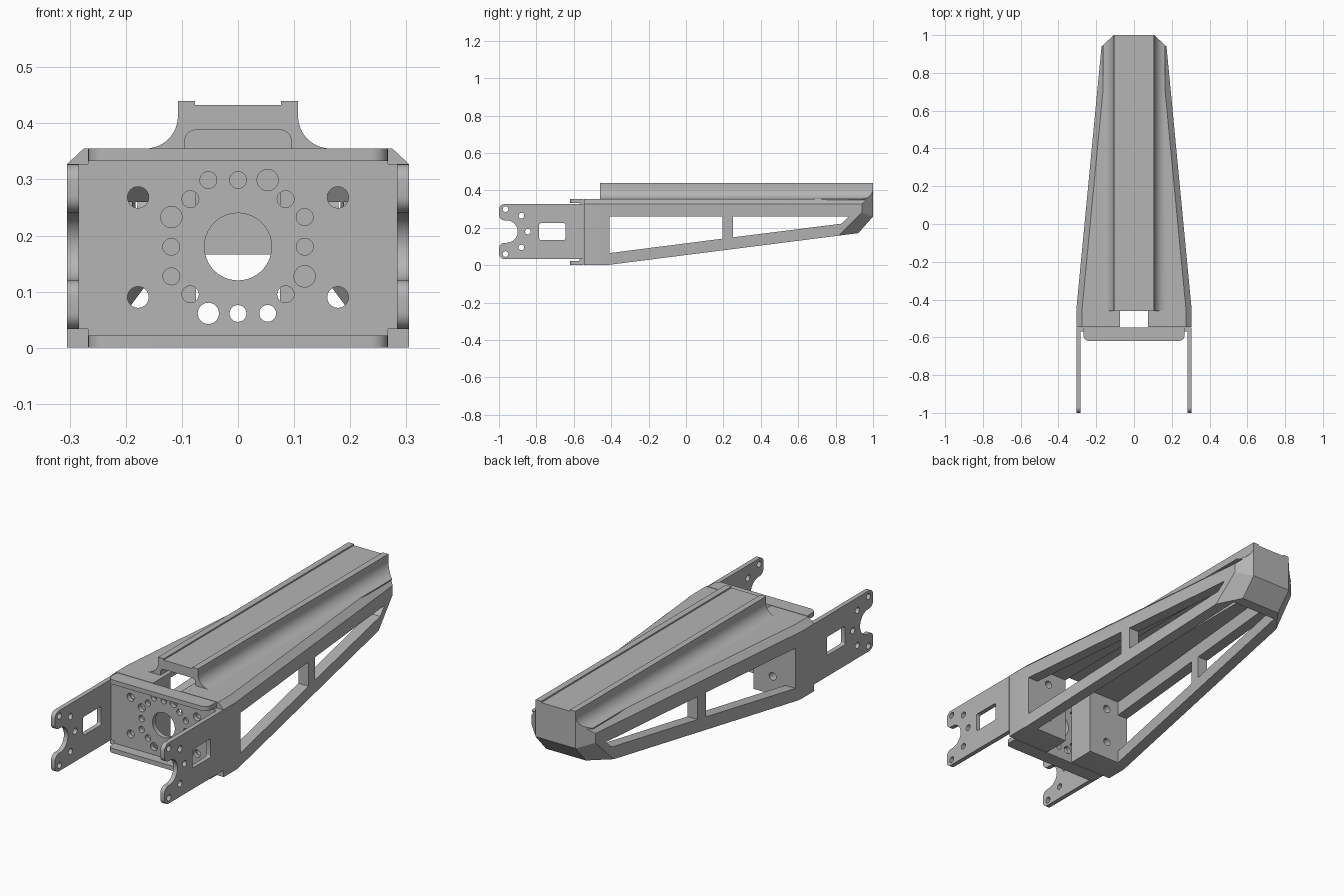
import bpy
import bmesh
from math import sin, cos, pi, radians
from mathutils import Vector

cube = bpy.data.objects.get("Cube")
if cube:
    bpy.data.objects.remove(cube, do_unlink=True)

grey = bpy.data.materials.new("plain grey")
grey.use_nodes = True
colour = (0.46, 0.46, 0.46, 1)
grey.diffuse_color = colour
grey.node_tree.nodes["Principled BSDF"].inputs["Base Color"].default_value = colour


def prism(name, points, axis, a, b):
    """Extrude a 2D outline along an axis, from a to b."""
    place = {"x": lambda p, t: (t, p[0], p[1]),
             "y": lambda p, t: (p[0], t, p[1]),
             "z": lambda p, t: (p[0], p[1], t)}[axis]
    bm = bmesh.new()
    low = [bm.verts.new(place(p, a)) for p in points]
    high = [bm.verts.new(place(p, b)) for p in points]
    bm.faces.new(low)
    bm.faces.new(high)
    for i in range(len(points)):
        j = (i + 1) % len(points)
        bm.faces.new((low[i], low[j], high[j], high[i]))
    bmesh.ops.recalc_face_normals(bm, faces=bm.faces)
    mesh = bpy.data.meshes.new(name)
    bm.to_mesh(mesh)
    bm.free()
    mesh.materials.append(grey)
    obj = bpy.data.objects.new(name, mesh)
    bpy.context.collection.objects.link(obj)
    return obj


def rect(x0, x1, y0, y1):
    return [(x0, y0), (x1, y0), (x1, y1), (x0, y1)]


def circle(x, y, r, n=24):
    return [(x + r * cos(2 * pi * i / n), y + r * sin(2 * pi * i / n)) for i in range(n)]


def rounded(corners, steps=8):
    """Round right-angled corners given as (x, y, radius)."""
    out = []
    for i, (x, y, r) in enumerate(corners):
        p = Vector((x, y))
        if r == 0:
            out.append(p)
            continue
        back = (Vector(corners[i - 1][:2]) - p).normalized()
        ahead = (Vector(corners[(i + 1) % len(corners)][:2]) - p).normalized()
        for k in range(steps + 1):
            t = pi / 2 * k / steps
            out.append(p + r * (back * (1 - sin(t)) + ahead * (1 - cos(t))))
    return out


def cut(obj, cutters):
    for c in cutters:
        c.hide_render = True
        mod = obj.modifiers.new("cut", "BOOLEAN")
        mod.operation = "DIFFERENCE"
        mod.solver = "EXACT"
        mod.object = c
    bpy.context.view_layer.update()
    graph = bpy.context.evaluated_depsgraph_get()
    mesh = bpy.data.meshes.new_from_object(obj.evaluated_get(graph))
    obj.modifiers.clear()
    obj.data = mesh
    for c in cutters:
        bpy.data.objects.remove(c, do_unlink=True)


def slice_off(obj, planes):
    """Remove what lies outside each (point, outward normal) plane."""
    bm = bmesh.new()
    bm.from_mesh(obj.data)
    for co, no in planes:
        bmesh.ops.bisect_plane(bm, geom=bm.verts[:] + bm.edges[:] + bm.faces[:],
                               plane_co=co, plane_no=Vector(no).normalized(), clear_outer=True)
        bmesh.ops.holes_fill(bm, edges=[e for e in bm.edges if e.is_boundary], sides=0)
    bmesh.ops.recalc_face_normals(bm, faces=bm.faces)
    bm.to_mesh(obj.data)
    bm.free()


parts = []
TAPER = 0.0957
corner_planes = [((s * 0.107, 1, 0), (s * 0.06, 0.065, 0)) for s in (-1, 1)]
bolts = [(s * 0.178, z) for s in (-1, 1) for z in (0.09, 0.268)]

# Tapered hollow frame
frame = prism("frame", rect(-0.305, 0.305, -0.545, 1), "z", 0, 0.355)
planes = [((0, -0.43, 0), (0, 0.127, -1)), ((0, 0.92, 0.17), (0, 0.09, -0.08))]
for s in (-1, 1):
    planes += [((s * 0.305, -0.45, 0), (s, TAPER, 0)),
               ((s * 0.305, 0, 0.327), (s * 0.028, 0, 0.03)),
               ((s * 0.305, -0.45, 0.327), (s * 0.028, 0.028 * TAPER, 0.03)),
               ((s * 0.107, 1, 0.26), (s * 0.0071, 0.00585, -0.0052))]
slice_off(frame, planes + corner_planes)

# Open underside, central slot, side windows and bolt holes
cavity = [(-0.246, -0.41), (0.246, -0.41), (0.123, 0.875), (-0.123, 0.875)]
window_front = [(-0.41, 0.065), (0.195, 0.142), (0.195, 0.26), (-0.41, 0.26)]
window_back = [(0.25, 0.149), (0.83, 0.222), (0.87, 0.26), (0.25, 0.26)]
cut(frame, [prism("cavity", cavity, "z", -0.1, 0.33),
            prism("slot", rect(-0.075, 0.075, -0.7, 0.87), "z", -0.2, 0.4),
            prism("window", window_front, "x", -1, 1),
            prism("window", window_back, "x", -1, 1)]
    + [prism("bolt_hole", circle(x, z, 0.019), "y", -0.7, -0.3) for x, z in bolts])
parts.append(frame)

# Top rail with flared foot, shallow top groove and hollow channel
half = [(0.165, 0.35)]
for k in range(13):
    t = pi / 2 * k / 12
    half.append((0.165 - 0.058 * sin(t), 0.413 - 0.058 * cos(t)))
half += [(0.107, 0.44), (0.077, 0.44), (0.077, 0.433)]
rail = prism("top_rail", half + [(-x, z) for x, z in reversed(half)], "y", -0.46, 1)
slice_off(rail, corner_planes)
channel = rounded([(-0.095, 0.3, 0), (0.095, 0.3, 0), (0.095, 0.388, 0.02), (-0.095, 0.388, 0.02)])
cut(rail, [prism("channel", channel, "y", -0.6, 0.87)])
parts.append(rail)

# Bracket plate with its ring of holes
outline = [(-0.267, 0), (0.267, 0), (0.267, 0.033), (0.305, 0.033), (0.305, 0.327), (0.267, 0.327),
           (0.267, 0.355), (-0.267, 0.355), (-0.267, 0.327), (-0.305, 0.327), (-0.305, 0.033), (-0.267, 0.033)]
plate = prism("bracket_plate", outline, "y", -0.57, -0.548)
holes = [(0, 0.18, 0.06)] + [(x, z, 0.019) for x, z in bolts]
for quarter in range(4):
    for turn, reach, r in ((0, 0.119, 0.015), (45, 0.12, 0.015), (24, 0.13, 0.015), (-24, 0.13, 0.019)):
        a = radians(90 * quarter + turn)
        holes.append((reach * cos(a), 0.18 + reach * sin(a), r))
cut(plate, [prism("hole", circle(x, z, r, 40 if r > 0.05 else 24), "y", -0.7, -0.5) for x, z, r in holes])
parts.append(plate)

# Bracket flanges
flange = rounded([(-0.267, -0.62, 0.03), (0.267, -0.62, 0.03), (0.267, -0.56, 0), (-0.267, -0.56, 0)])
parts.append(prism("lower_flange", flange, "z", 0, 0.022))
parts.append(prism("upper_flange", flange, "z", 0.333, 0.355))

# Bracket arms with notched ends
arm_outline = rounded([(-1, 0.033, 0.03), (-0.56, 0.033, 0), (-0.56, 0.327, 0), (-1, 0.327, 0.03),
                       (-1, 0.24, 0.03), (-0.9, 0.24, 0.06), (-0.9, 0.12, 0.06), (-1, 0.12, 0.03)])
arm_window = rounded([(y, z, 0.01) for y, z in rect(-0.785, -0.645, 0.135, 0.225)], 4)
arm_holes = [(-0.845, 0.18)] + [(y, 0.18 + s * d) for s in (-1, 1) for y, d in ((-0.965, 0.12), (-0.88, 0.085))]
for side, s in (("left", 1), ("right", -1)):
    arm = prism(side + "_arm", arm_outline, "x", s * 0.283, s * 0.305)
    cut(arm, [prism("arm_window", arm_window, "x", -1, 1)]
        + [prism("arm_hole", circle(y, z, 0.015), "x", -1, 1) for y, z in arm_holes])
    parts.append(arm)

# Smooth curved faces, keep edges sharp
bpy.ops.object.select_all(action="DESELECT")
for part in parts:
    part.select_set(True)
bpy.context.view_layer.objects.active = frame
bpy.ops.object.shade_smooth_by_angle(angle=radians(30))
